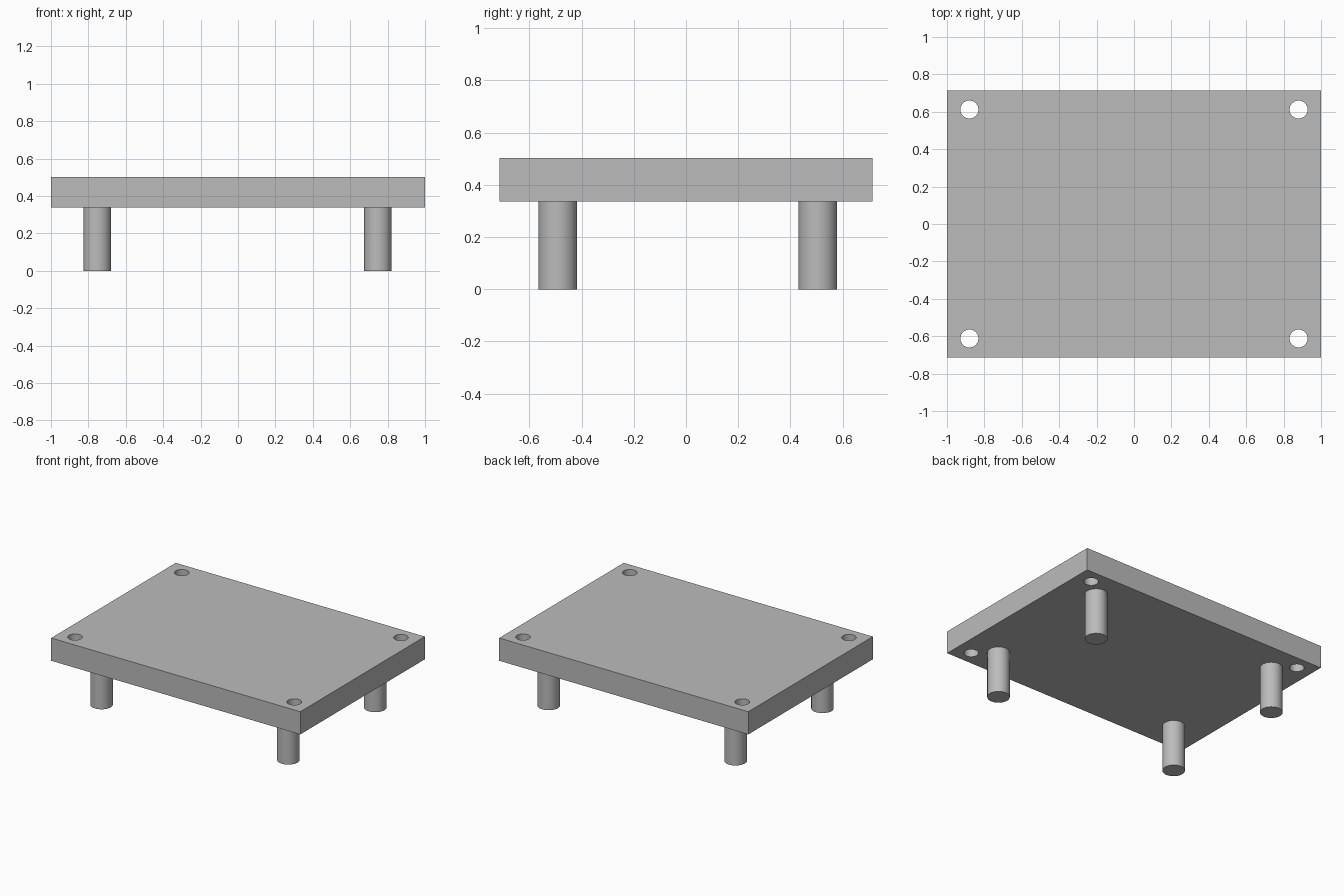
import bpy
import math

cube = bpy.data.objects.get("Cube")
if cube:
    bpy.data.objects.remove(cube, do_unlink=True)

HALF_Y, LEG_TOP, TOP = 0.714, 0.337, 0.502

grey = bpy.data.materials.new("plain grey")
grey.use_nodes = True
colour = (0.5, 0.5, 0.5, 1)
grey.diffuse_color = colour
grey.node_tree.nodes["Principled BSDF"].inputs["Base Color"].default_value = colour


def cylinder(name, x, y, radius, bottom, top):
    bpy.ops.mesh.primitive_cylinder_add(
        vertices=64, radius=radius, depth=top - bottom,
        location=(x, y, (bottom + top) / 2))
    obj = bpy.context.object
    obj.name = name
    obj.data.materials.append(grey)
    bpy.ops.object.shade_smooth_by_angle(angle=math.radians(30))
    return obj


# Rectangular plate
bpy.ops.mesh.primitive_cube_add(size=1, location=(0, 0, (LEG_TOP + TOP) / 2))
plate = bpy.context.object
plate.name = "plate"
plate.scale = (2, 2 * HALF_Y, TOP - LEG_TOP)
bpy.ops.object.transform_apply(location=False, rotation=False, scale=True)
plate.data.materials.append(grey)

for y_name, sy in (("front", -1), ("back", 1)):
    for x_name, sx in (("right", -1), ("left", 1)):
        corner = f"{y_name}_{x_name}"
        # Round leg, the set sits slightly off centre
        cylinder(f"{corner}_leg", sx * 0.75 - 0.002, sy * 0.498 + 0.007,
                 0.074, 0, LEG_TOP)
        # Through hole near the corner
        cutter = cylinder(f"{corner}_hole_cutter", sx * 0.88, sy * 0.612,
                          0.048, LEG_TOP - 0.1, TOP + 0.1)
        cutter.hide_render = True
        cutter.hide_set(True)
        cut = plate.modifiers.new(f"{corner}_hole", 'BOOLEAN')
        cut.operation = 'DIFFERENCE'
        cut.solver = 'EXACT'
        cut.object = cutter

# Bake the holes, then smooth their walls
bpy.ops.object.select_all(action='DESELECT')
plate.select_set(True)
bpy.context.view_layer.objects.active = plate
for name in [m.name for m in plate.modifiers]:
    bpy.ops.object.modifier_apply(modifier=name)
bpy.ops.object.shade_smooth_by_angle(angle=math.radians(30))

# Remove the spent cutters
for obj in list(bpy.data.objects):
    if obj.name.endswith("_hole_cutter"):
        bpy.data.objects.remove(obj, do_unlink=True)
